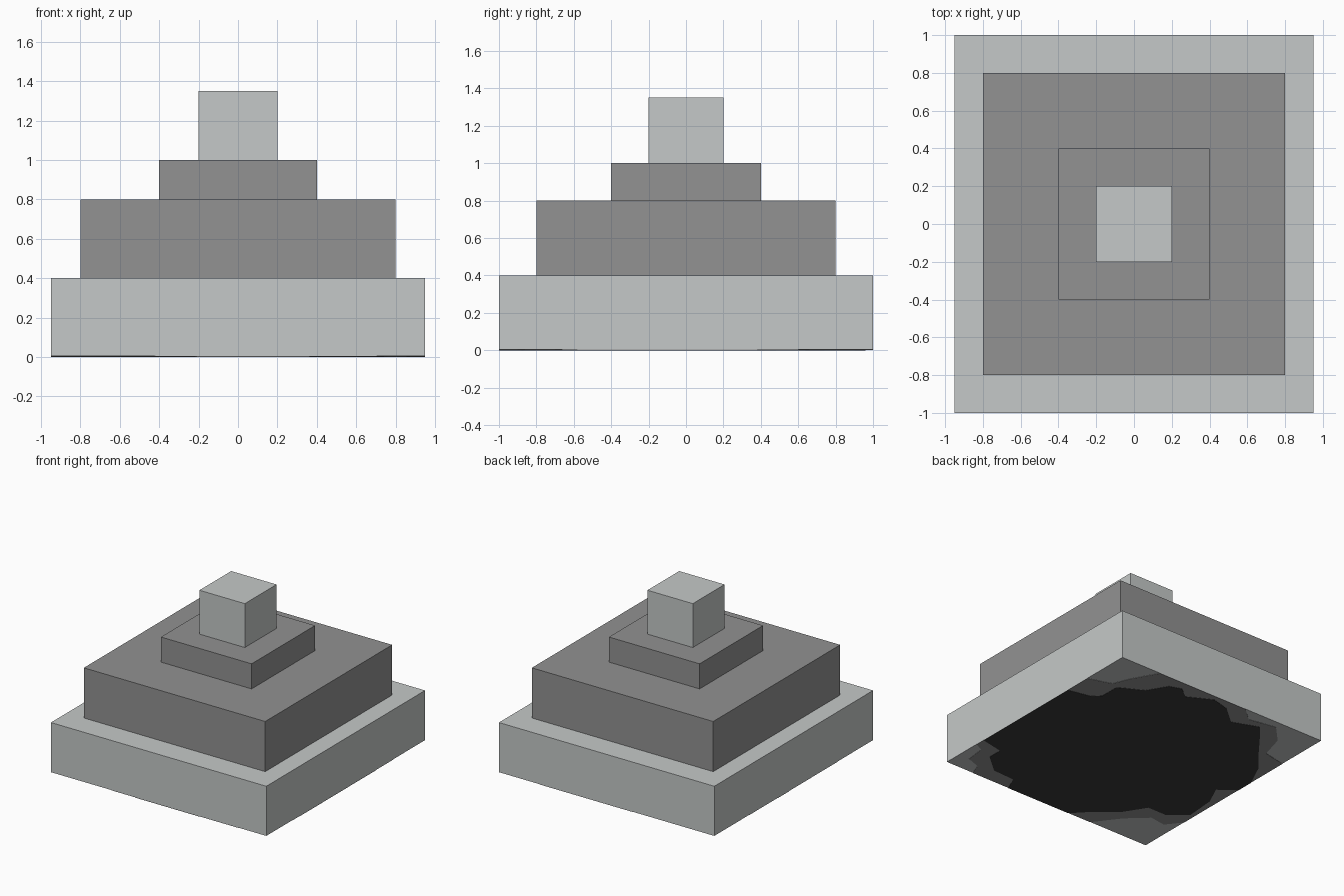
import bpy, bmesh

if "Cube" in bpy.data.objects:
    bpy.data.objects.remove(bpy.data.objects["Cube"])


def material(name, rgb):
    m = bpy.data.materials.new(name)
    m.diffuse_color = (*rgb, 1)
    m.use_nodes = True
    m.node_tree.nodes["Principled BSDF"].inputs["Base Color"].default_value = m.diffuse_color
    return m


LIGHT = material("light_grey", (0.56, 0.584, 0.58))
MID = material("mid_grey", (0.287, 0.287, 0.287))
DARK = material("dark_grey", (0.045, 0.045, 0.045))


def add_prism(name, outline, z0, z1, mat):
    """Extrude a flat outline from z0 to z1."""
    bm = bmesh.new()
    face = bm.faces.new([bm.verts.new((x, y, z0)) for x, y in outline])
    ext = bmesh.ops.extrude_face_region(bm, geom=[face])
    for v in ext["geom"]:
        if isinstance(v, bmesh.types.BMVert):
            v.co.z = z1
    bmesh.ops.recalc_face_normals(bm, faces=bm.faces)
    mesh = bpy.data.meshes.new(name)
    bm.to_mesh(mesh)
    bm.free()
    mesh.materials.append(mat)
    obj = bpy.data.objects.new(name, mesh)
    bpy.context.collection.objects.link(obj)


def add_block(name, hx, hy, z0, z1, mat):
    add_prism(name, [(-hx, -hy), (hx, -hy), (hx, hy), (-hx, hy)], z0, z1, mat)


# Stacked tiers
add_block("base_tier", 0.95, 1.0, 0.004, 0.4, LIGHT)
add_block("middle_tier", 0.8, 0.8, 0.4, 0.8, MID)
add_block("upper_tier", 0.4, 0.4, 0.8, 1.0, MID)
add_block("top_block", 0.2, 0.2, 1.0, 1.35, LIGHT)


def underside(points):
    """Fractions from the back right corner to x, y on the base."""
    return [(0.95 - 1.9 * u, 1 - 2 * v) for u, v in points]


# Painted patches under the base, with irregular borders
mid_border = [(0, .2), (.10, .17), (.13, .10), (.19, 0), (.62, 0), (.68, .05),
              (.80, .03), (.87, .10), (.90, .20), (1, .22), (1, .78), (.95, .84),
              (.88, .83), (.80, .90), (.72, 1), (.13, 1), (.11, .95), (.05, .93),
              (.04, .85), (0, .83)]
dark_border = [(0, .31), (.10, .29), (.13, .26), (.13, .18), (.23, .13), (.28, .05),
               (.33, .035), (.38, .07), (.48, .02), (.56, .04), (.64, .105),
               (.75, .065), (.79, .11), (.88, .22), (.95, .30), (1, .40), (1, .47),
               (.93, .52), (.97, .60), (.98, .72), (.91, .78), (.82, .78),
               (.76, .87), (.66, .95), (.61, 1), (.31, 1), (.28, .94), (.18, .935),
               (.10, .87), (.10, .81), (0, .79)]
add_prism("underside_mid_patch", underside(mid_border), 0.002, 0.004, MID)
add_prism("underside_dark_patch", underside(dark_border), 0.0, 0.003, DARK)
